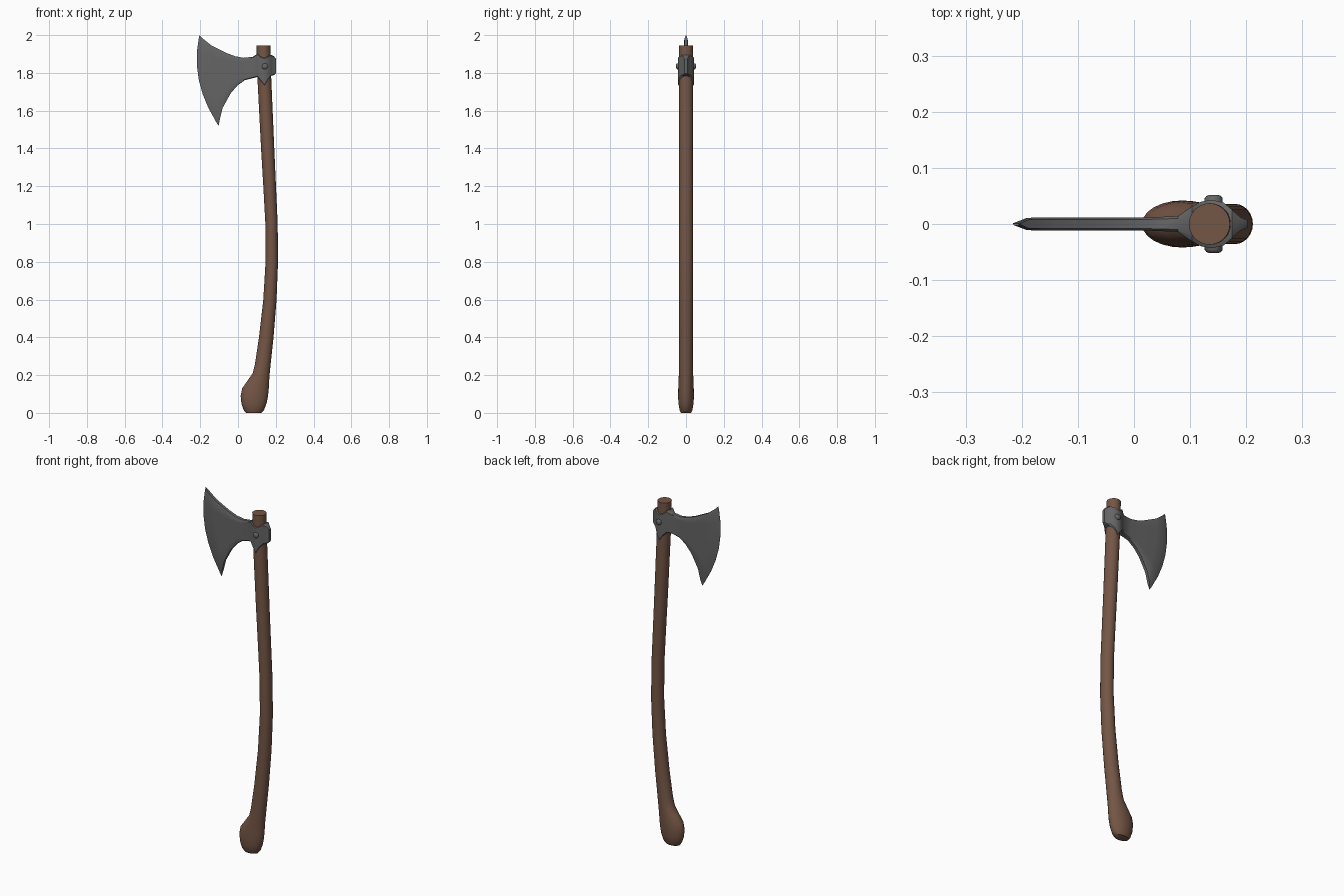
import bpy, bmesh, math
from mathutils import Matrix


def material(name, rgb):
    m = bpy.data.materials.new(name)
    m.diffuse_color = (*rgb, 1)
    return m


WOOD = material("brown wood", (0.175, 0.093, 0.06))
STEEL = material("dark steel", (0.13, 0.13, 0.132))


def finish(bm, name, mat, angle):
    bmesh.ops.remove_doubles(bm, verts=bm.verts, dist=0.0003)
    bmesh.ops.recalc_face_normals(bm, faces=bm.faces)
    me = bpy.data.meshes.new(name)
    bm.to_mesh(me)
    bm.free()
    ob = bpy.data.objects.new(name, me)
    bpy.context.collection.objects.link(ob)
    me.materials.append(mat)
    bpy.ops.object.select_all(action='DESELECT')
    ob.select_set(True)
    bpy.context.view_layer.objects.active = ob
    bpy.ops.object.shade_smooth_by_angle(angle=math.radians(angle))
    return ob


def loft(bm, rings):
    """Join closed rings of points and cap both ends."""
    loops = [[bm.verts.new(p) for p in r] for r in rings]
    n = len(loops[0])
    for a, b in zip(loops, loops[1:]):
        for i in range(n):
            j = (i + 1) % n
            bm.faces.new((a[i], a[j], b[j], b[i]))
    bm.faces.new(loops[0])
    bm.faces.new(loops[-1])


# curved handle with swollen knob: z, left x, right x, half depth
HANDLE = [
    (0.0, 0.042, 0.125, 0.026), (0.015, 0.030, 0.138, 0.034),
    (0.05, 0.018, 0.151, 0.040), (0.09, 0.014, 0.159, 0.042),
    (0.13, 0.022, 0.163, 0.041), (0.17, 0.050, 0.165, 0.039),
    (0.21, 0.078, 0.168, 0.038), (0.26, 0.090, 0.173, 0.037),
    (0.40, 0.111, 0.188, 0.036), (0.60, 0.134, 0.204, 0.036),
    (0.80, 0.146, 0.212, 0.036), (1.00, 0.145, 0.210, 0.036),
    (1.20, 0.134, 0.201, 0.036), (1.40, 0.122, 0.192, 0.036),
    (1.77, 0.103, 0.176, 0.037), (1.945, 0.098, 0.171, 0.037),
]
bm = bmesh.new()
N = 24
loft(bm, [[((l + r) / 2 + (r - l) / 2 * math.cos(2 * math.pi * i / N),
            d * math.sin(2 * math.pi * i / N), z) for i in range(N)]
          for z, l, r, d in HANDLE])
finish(bm, "handle", WOOD, 50)

# axe head stations: top x, top z, mid x, bottom x, bottom z, half thickness
HEAD = [
    (-0.204, 2.000, -0.218, -0.103, 1.520, 0.0006),
    (-0.188, 1.983, -0.186, -0.096, 1.555, 0.011),
    (-0.140, 1.945, -0.137, -0.081, 1.615, 0.012),
    (-0.060, 1.905, -0.058, -0.040, 1.690, 0.012),
    (-0.015, 1.888, -0.013, -0.004, 1.732, 0.012),
    (0.030, 1.880, 0.031, 0.035, 1.761, 0.012),
    (0.078, 1.885, 0.078, 0.078, 1.772, 0.014),
    (0.103, 1.902, 0.103, 0.103, 1.778, 0.031),
    (0.120, 1.888, 0.120, 0.120, 1.758, 0.040),
    (0.140, 1.882, 0.140, 0.140, 1.730, 0.043),
    (0.160, 1.890, 0.160, 0.160, 1.765, 0.038),
    (0.175, 1.896, 0.175, 0.175, 1.784, 0.025),
    (0.190, 1.888, 0.190, 0.190, 1.788, 0.012),
    (0.202, 1.872, 0.202, 0.202, 1.798, 0.007),
]
ROWS = [0, 0.04, 0.18, 1 / 3, 0.5, 0.65, 0.8, 0.96, 1]


def section(tx, tz, mx, bx, bz, t):
    """Closed section, bowed through a mid point a third of the way down."""
    side = []
    for v in ROWS:
        x = (tx * (v - 1 / 3) * (v - 1) * 3 - mx * v * (v - 1) * 4.5
             + bx * v * (v - 1 / 3) * 1.5)
        side.append((x, t * (0.7 if v in (0, 1) else 1), tz + (bz - tz) * v))
    return side + [(x, -y, z) for x, y, z in reversed(side)]


bm = bmesh.new()
loft(bm, [section(*s) for s in HEAD])
finish(bm, "axe_head", STEEL, 35)

# domed rivet on each side of the socket
for name, s in (("rivet_front", -1), ("rivet_back", 1)):
    bm = bmesh.new()
    loft(bm, [[(0.142 + r * math.cos(2 * math.pi * i / 16), s * y,
                1.835 + r * math.sin(2 * math.pi * i / 16)) for i in range(16)]
              for y, r in ((0.03, 0.016), (0.046, 0.016), (0.050, 0.013), (0.052, 0.007))])
    finish(bm, name, STEEL, 50)
